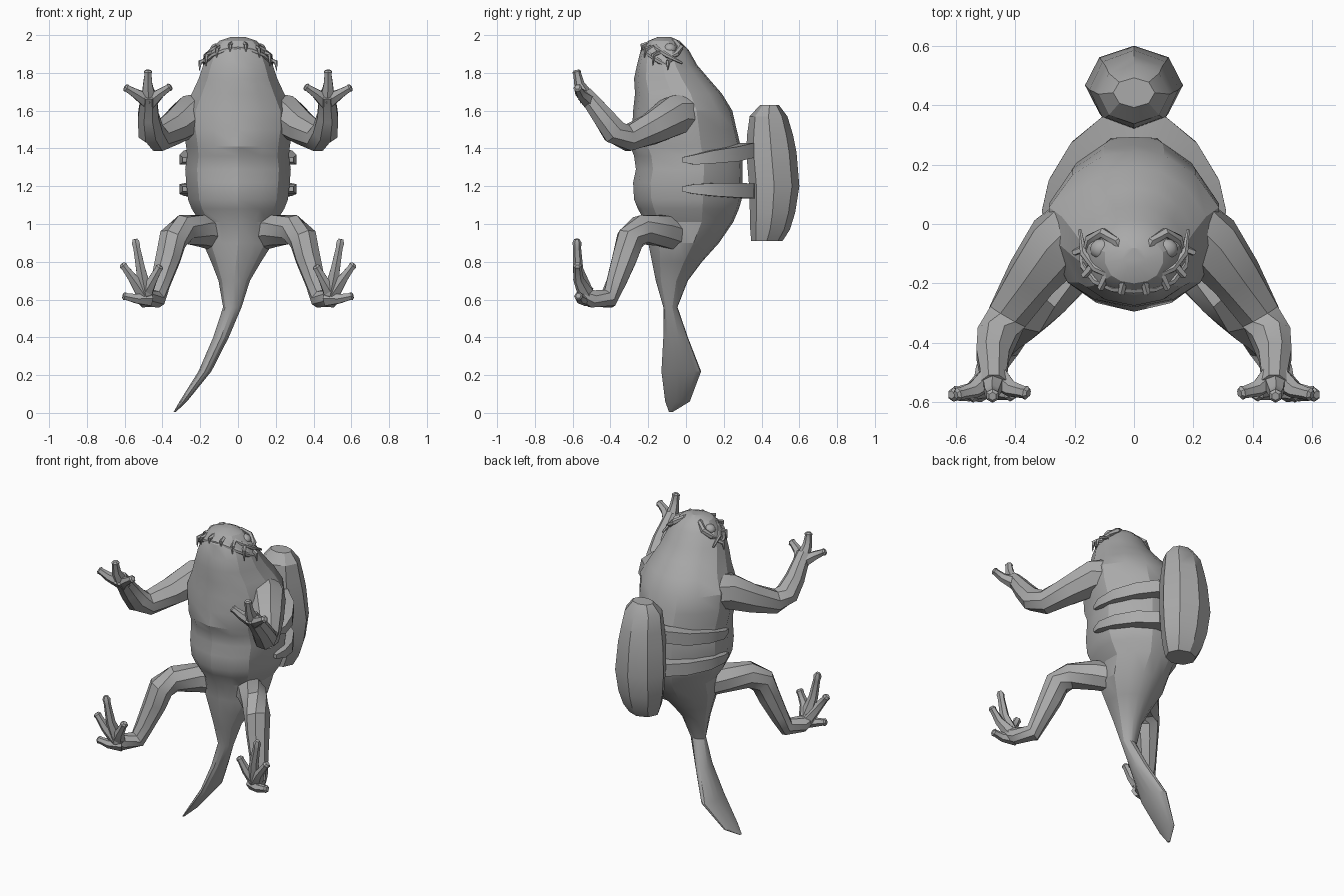
import bpy, bmesh, math
from mathutils import Vector

cube = bpy.data.objects.get("Cube")
if cube:
    bpy.data.objects.remove(cube, do_unlink=True)

grey = bpy.data.materials.new("clay grey")
grey.use_nodes = True
grey.diffuse_color = (0.4, 0.4, 0.4, 1)
grey.node_tree.nodes["Principled BSDF"].inputs["Base Color"].default_value = (0.4, 0.4, 0.4, 1)


def finish(name, bm, angle=30):
    bmesh.ops.recalc_face_normals(bm, faces=bm.faces)
    me = bpy.data.meshes.new(name)
    bm.to_mesh(me)
    bm.free()
    me.materials.append(grey)
    ob = bpy.data.objects.new(name, me)
    bpy.context.collection.objects.link(ob)
    bpy.ops.object.select_all(action='DESELECT')
    ob.select_set(True)
    bpy.context.view_layer.objects.active = ob
    bpy.ops.object.shade_smooth_by_angle(angle=math.radians(angle))
    return ob


def loft(bm, rings):
    """Skin a list of equal-length point rings and cap both ends."""
    loops = [[bm.verts.new(p) for p in r] for r in rings]
    n = len(loops[0])
    for a, b in zip(loops, loops[1:]):
        for i in range(n):
            j = (i + 1) % n
            bm.faces.new((a[i], a[j], b[j], b[i]))
    bm.faces.new(loops[0])
    bm.faces.new(loops[-1])


def tube(bm, path, radii, ref, sides=8, s=1):
    """Loft a round section along a path; s = -1 mirrors it in x."""
    pts = [Vector(p) for p in path]
    rings = []
    for k, p in enumerate(pts):
        t = (pts[min(k + 1, len(pts) - 1)] - pts[max(k - 1, 0)]).normalized()
        side = t.cross(Vector(ref)).normalized()
        up = side.cross(t)
        ring = []
        for i in range(sides):
            a = 2 * math.pi * (i + 0.5) / sides
            q = p + radii[k] * (side * math.cos(a) + up * math.sin(a))
            ring.append((q.x * s, q.y, q.z))
        rings.append(ring)
    loft(bm, rings)


# Body and tail: (z, centre x, half width, front y, back y)
SECTIONS = [
    (1.99, 0, .04, -.15, -.08), (1.97, 0, .10, -.20, -.035), (1.92, 0, .15, -.24, .015),
    (1.84, 0, .188, -.26, .06), (1.77, 0, .212, -.275, .12), (1.69, 0, .25, -.27, .19),
    (1.60, 0, .295, -.28, .245), (1.50, 0, .295, -.285, .268), (1.41, 0, .28, -.295, .29),
    (1.36, 0, .275, -.275, .297), (1.29, 0, .285, -.265, .30), (1.22, 0, .28, -.28, .30),
    (1.13, 0, .27, -.275, .295), (1.08, 0, .25, -.255, .28), (1.01, 0, .205, -.215, .25),
    (.90, 0, .19, -.20, .175), (.80, -.01, .135, -.18, .085), (.70, -.02, .085, -.16, .01),
    (.56, -.03, .05, -.12, -.045), (.40, -.09, .042, -.12, .01), (.22, -.175, .035, -.13, .08),
    (.06, -.29, .02, -.11, .02), (.005, -.335, .006, -.09, -.07)]
HALF = [(0, -1), (.45, -.9), (.76, -.68), (.98, -.15), (.97, .28), (.7, .7), (.34, .95), (0, 1)]
OUTLINE = HALF + [(-x, y) for x, y in HALF[-2:0:-1]]
bm = bmesh.new()
loft(bm, [[(cx + w * u, (f + b) / 2 + (b - f) / 2 * v, z) for u, v in OUTLINE]
          for z, cx, w, f, b in SECTIONS])
finish("body_and_tail", bm, 24)

# Barrel pack: (z, centre y, half depth, half width)
bm = bmesh.new()
rings = []
for z, cy, d, w in [(1.63, .442, .05, .07), (1.57, .437, .10, .12), (1.47, .445, .122, .135),
                    (1.38, .452, .133, .15), (1.20, .467, .133, .165), (1.06, .458, .12, .15),
                    (.97, .445, .105, .125), (.91, .428, .083, .095)]:
    rings.append([(w * math.sin(math.pi * i / 4), cy + d * math.cos(math.pi * i / 4), z)
                  for i in range(8)])
loft(bm, rings)
finish("barrel_pack", bm, 32)

# Straps hugging the back from the barrel to the flanks
for name, z0, z1 in (("upper_strap", 1.39, 1.34), ("lower_strap", 1.175, 1.185)):
    bm = bmesh.new()
    for s in (1, -1):
        tube(bm, [(0, .33, z0), (.09, .325, z0), (.18, .25, z0 * .6 + z1 * .4),
                  (.255, .135, z0 * .3 + z1 * .7), (.285, .04, z1), (.28, -.02, z1)],
             [.055, .055, .055, .048, .036, .018], (0, 0, 1), 4, s)
    finish(name, bm)

# Limbs and digits, mirrored to both sides
ARM = [(.16, .0, 1.58), (.26, -.07, 1.57), (.345, -.18, 1.505), (.425, -.31, 1.455),
       (.462, -.38, 1.49), (.475, -.44, 1.57), (.473, -.495, 1.64), (.472, -.54, 1.69)]
ARM_R = [.12, .112, .09, .074, .072, .06, .05, .046]
LEG = [(.08, -.03, .94), (.19, -.13, .965), (.29, -.24, .97), (.345, -.295, .92),
       (.37, -.325, .82), (.41, -.37, .69), (.435, -.41, .605), (.49, -.50, .605), (.51, -.55, .63)]
LEG_R = [.09, .088, .08, .078, .07, .056, .054, .05, .036]
FINGERS = [[(.472, -.52, 1.66), (.478, -.565, 1.74), (.476, -.58, 1.815)],
           [(.475, -.51, 1.65), (.54, -.56, 1.69), (.60, -.575, 1.725)],
           [(.465, -.51, 1.65), (.415, -.555, 1.69), (.355, -.57, 1.73)]]
TOES = [[(.49, -.53, .63), (.515, -.572, .76), (.545, -.578, .92)],
        [(.50, -.53, .63), (.555, -.57, .71), (.615, -.575, .79)],
        [(.47, -.52, .605), (.54, -.56, .605), (.61, -.57, .62)],
        [(.49, -.53, .64), (.455, -.565, .70), (.41, -.575, .78)]]
for side, s in (("left", 1), ("right", -1)):
    for limb, digit, path, radii, digits in (("arm", "fingers", ARM, ARM_R, FINGERS),
                                             ("leg", "toes", LEG, LEG_R, TOES)):
        bm = bmesh.new()
        tube(bm, path, radii, (1, 0, 0), 8, s)
        finish(f"{side}_{limb}", bm, 35)
        bm = bmesh.new()
        for d in digits:
            a, b, c = (Vector(p) for p in d)
            tube(bm, [a, b, b.lerp(c, .7), b.lerp(c, .88), c],
                 [.044, .028, .021, .024, .014], (0, 1, 0), 6, s)
        finish(f"{side}_{digit}", bm, 35)

# Lips: two ridges following the wide mouth around the head
MOUTH = [(0, -.21, 1.95), (.07, -.205, 1.94), (.13, -.18, 1.915), (.17, -.13, 1.88),
         (.182, -.05, 1.84)]
bm = bmesh.new()
full = [(-x, y, z) for x, y, z in MOUTH[:0:-1]] + MOUTH
for dz, dy in ((.012, .03), (-.02, -.012)):
    tube(bm, [(x, y + dy, z + dz) for x, y, z in full],
         [.006] + [.013] * (len(full) - 2) + [.006], (0, 0, 1), 6)
finish("lips", bm, 35)

# Teeth: fangs pointing outward and down over the lower lip
bm = bmesh.new()
for s in (1, -1):
    for k, size in ((0, .03), (1, .045), (2, .06), (3, .045)):
        b = Vector(MOUTH[k]).lerp(Vector(MOUTH[k + 1]), .55)
        out = Vector((b.x * .5, b.y + .05, 0)).normalized()
        tube(bm, [b - out * .02 + Vector((0, 0, .012)), b + out * .026,
                  b + out * .03 - Vector((0, 0, size))],
             [.014, .012, .002], (.3, 1, .1), 5, s)
finish("teeth", bm, 40)

# Eyes, with brow ridges curving around them
bm_eye, bm_brow = bmesh.new(), bmesh.new()
for s in (1, -1):
    ret = bmesh.ops.create_uvsphere(bm_eye, u_segments=12, v_segments=8, radius=.04)
    for v in ret["verts"]:
        v.co = Vector((s * (.108 + v.co.x), -.085 + v.co.y * .9, 1.925 + v.co.z * .8))
    tube(bm_brow, [(.03, -.12, 1.97), (.06, -.06, 1.965), (.105, -.03, 1.935),
                   (.15, -.05, 1.90), (.165, -.09, 1.88)],
         [.008, .016, .018, .016, .008], (0, 0, 1), 6, s)
finish("eyes", bm_eye, 60)
finish("brows", bm_brow, 35)
